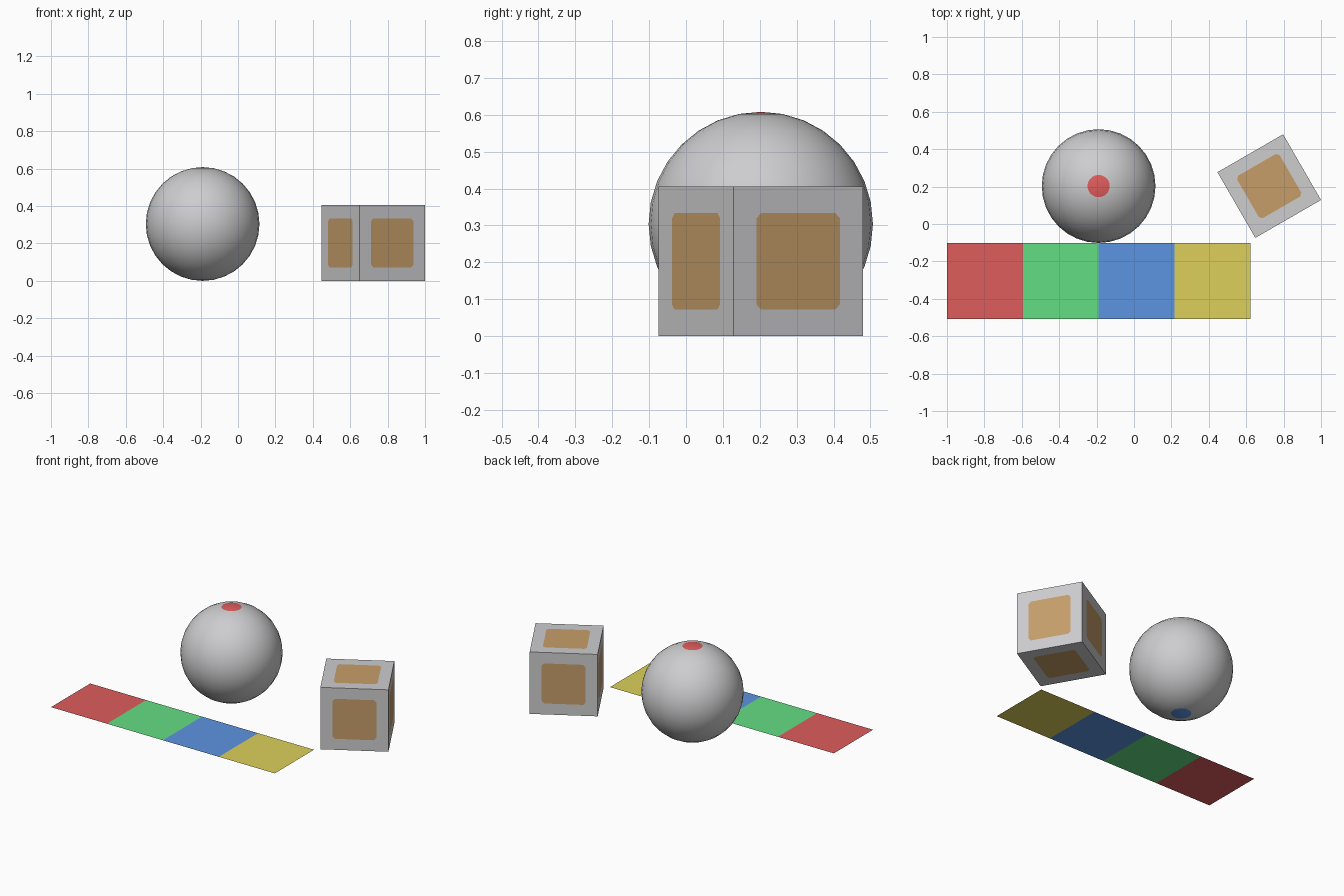
import bpy
import bmesh
import math
from mathutils import Matrix

cube = bpy.data.objects.get("Cube")
if cube:
    bpy.data.objects.remove(cube, do_unlink=True)

U = 0.4054  # side of one tile and of the box


def linear(c):
    c /= 255
    return c / 12.92 if c <= 0.04045 else ((c + 0.055) / 1.055) ** 2.4


def material(name, *rgb):
    colour = [linear(c) for c in rgb] + [1]
    m = bpy.data.materials.new(name)
    m.use_nodes = True
    m.diffuse_color = colour
    bsdf = next(n for n in m.node_tree.nodes if n.type == "BSDF_PRINCIPLED")
    bsdf.inputs["Base Color"].default_value = colour
    return m


grey = material("light grey", 205, 205, 207)
orange = material("tan orange", 198, 158, 105)
red = material("red", 223, 93, 93)
green = material("green", 100, 222, 131)
blue = material("blue", 92, 148, 224)
yellow = material("yellow", 220, 208, 91)


def add_object(name, bm, mats, location):
    mesh = bpy.data.meshes.new(name)
    bm.to_mesh(mesh)
    bm.free()
    for m in mats:
        mesh.materials.append(m)
    ob = bpy.data.objects.new(name, mesh)
    ob.location = location
    bpy.context.collection.objects.link(ob)
    return ob


# Flat strip of four coloured tiles
bm = bmesh.new()
rows = [(bm.verts.new((i * U, -U / 2, 0)), bm.verts.new((i * U, U / 2, 0)))
        for i in range(5)]
for i in range(4):
    (a, b), (c, d) = rows[i], rows[i + 1]
    bm.faces.new((a, c, d, b)).material_index = i
add_object("tile_strip", bm, [red, green, blue, yellow], (-1, -0.75 * U, 0))

# Ball with a red top cap and a blue bottom cap
bm = bmesh.new()
bmesh.ops.create_uvsphere(bm, u_segments=32, v_segments=16, radius=0.75 * U)
for f in bm.faces:
    f.smooth = True
    if len(f.verts) == 3:
        f.material_index = 1 if f.calc_center_median().z > 0 else 2
add_object("ball", bm, [grey, red, blue], (2 * U - 1, U / 2, 0.75 * U))

# Turned box with a round-cornered patch set into every face
bm = bmesh.new()
bmesh.ops.create_cube(bm, size=U)
bmesh.ops.inset_individual(bm, faces=bm.faces[:], thickness=U / 4)
corners = [v for v in bm.verts if min(abs(c) for c in v.co) < 0.4 * U]
bmesh.ops.bevel(bm, geom=corners, offset=0.015, segments=1, affect="VERTICES")
for f in bm.faces:
    f.material_index = 1 if len(f.verts) == 8 else 0
bm.transform(Matrix.Rotation(math.radians(30), 4, "Z"))
add_object("box", bm, [grey, orange], (4.25 * U - 1, U / 2, U / 2))
